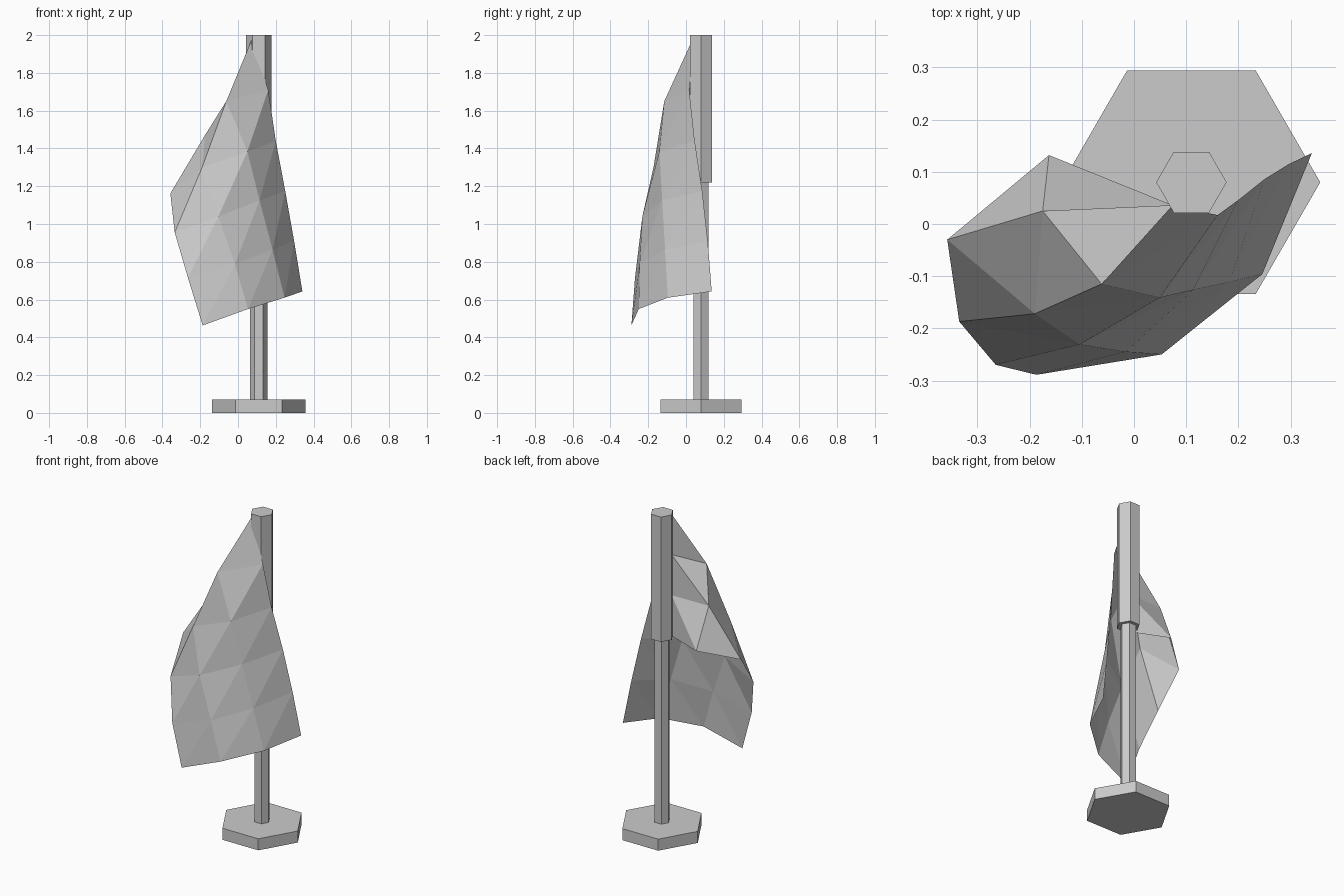
import bpy
import math

CX, CY = 0.11, 0.08  # pole axis


def hex_prism(name, radius, z0, z1):
    # six-sided prism with corners on the x axis
    ring = [(CX + radius * math.cos(k * math.pi / 3),
             CY + radius * math.sin(k * math.pi / 3)) for k in range(6)]
    verts = [(x, y, z) for z in (z0, z1) for x, y in ring]
    faces = [(k, (k + 1) % 6, (k + 1) % 6 + 6, k + 6) for k in range(6)]
    faces += [tuple(range(5, -1, -1)), tuple(range(6, 12))]
    return add_mesh(name, verts, faces)


def add_mesh(name, verts, faces):
    mesh = bpy.data.meshes.new(name)
    mesh.from_pydata(verts, [], faces)
    mesh.update()
    obj = bpy.data.objects.new(name, mesh)
    bpy.context.collection.objects.link(obj)
    return obj


# stand and pole
hex_prism("base", 0.247, 0.0, 0.072)
hex_prism("lower_pole", 0.046, 0.072, 1.22)
hex_prism("upper_pole", 0.0675, 1.22, 2.0)

# draped flag: four rows running from the pole to the free end
hoist = [(0.074, 0.036, 1.98 - 0.76 * r / 3) for r in range(4)]
rows = [
    [(0.16, 0.017, 1.71), (0.20, 0.046, 1.44), (0.25, 0.086, 1.175),
     (0.297, 0.115, 0.91), (0.341, 0.136, 0.643)],
    [(-0.062, -0.115, 1.65), (0.05, -0.141, 1.384), (0.114, -0.126, 1.125),
     (0.183, -0.111, 0.865), (0.246, -0.096, 0.61)],
    [(-0.175, 0.025, 1.47), (-0.19, -0.172, 1.30), (-0.104, -0.231, 1.04),
     (-0.016, -0.245, 0.787), (0.053, -0.25, 0.55)],
    [(-0.163, 0.132, 1.225), (-0.358, -0.03, 1.162), (-0.335, -0.187, 0.955),
     (-0.265, -0.27, 0.715), (-0.187, -0.289, 0.463)],
]
verts = [p for r in range(4) for p in [hoist[r]] + rows[r]]
faces = []
for r in range(3):
    for c in range(5):
        a = r * 6 + c
        faces += [(a, a + 6, a + 7), (a, a + 7, a + 1)]
add_mesh("flag_cloth", verts, faces)
